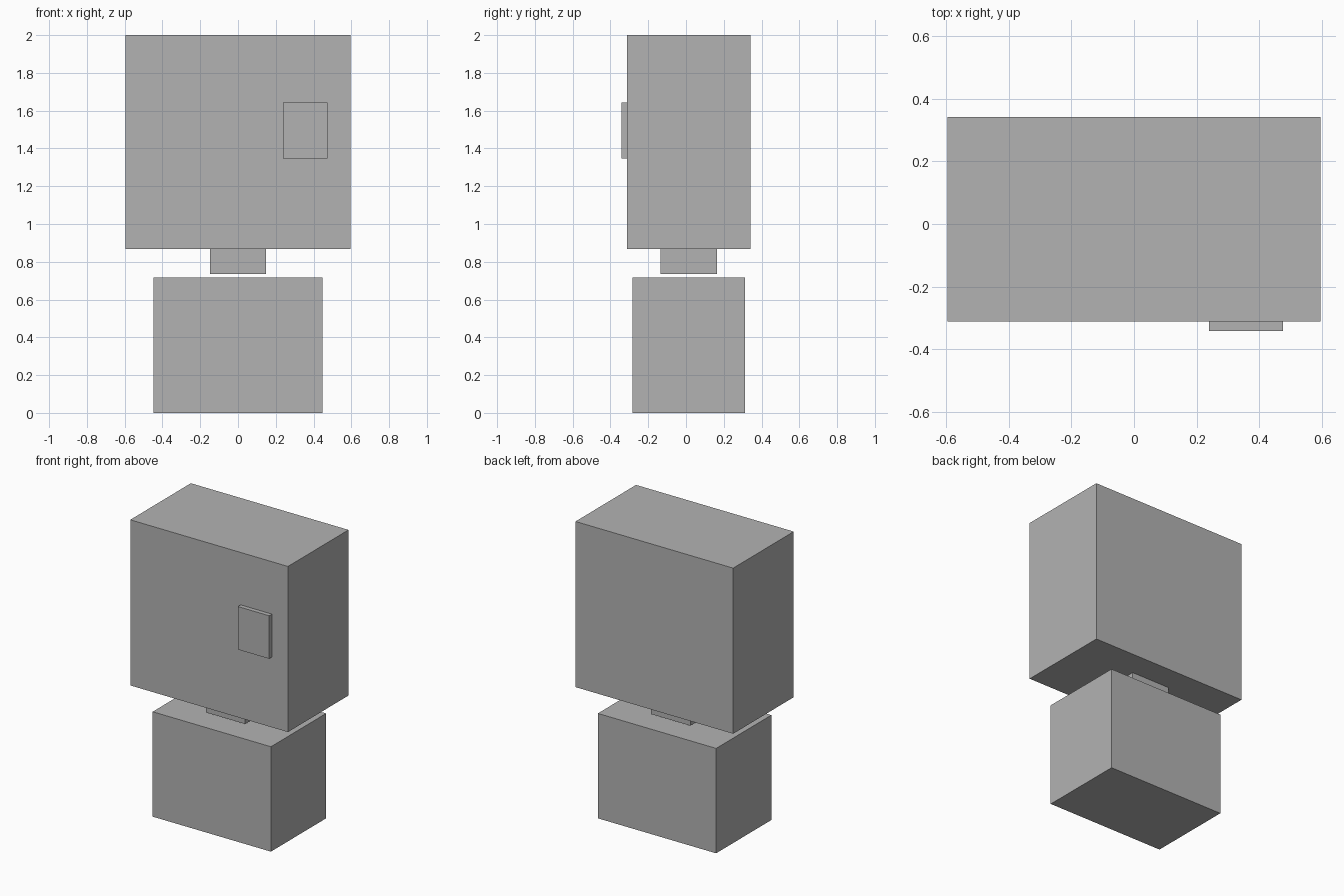
import bpy

if "Cube" in bpy.data.objects:
    bpy.data.objects.remove(bpy.data.objects["Cube"])

grey = bpy.data.materials.new("plain grey")
grey.diffuse_color = (0.45, 0.45, 0.45, 1.0)
grey.use_nodes = True
grey.node_tree.nodes["Principled BSDF"].inputs["Base Color"].default_value = grey.diffuse_color


def box(name, x, y, z):
    """Add a box spanning the given (min, max) ranges."""
    bpy.ops.mesh.primitive_cube_add(size=1)
    ob = bpy.context.object
    ob.name = name
    ob.location = [(a + b) / 2 for a, b in (x, y, z)]
    ob.scale = [b - a for a, b in (x, y, z)]
    bpy.ops.object.transform_apply(location=False, rotation=False, scale=True)
    ob.data.materials.append(grey)
    return ob


# Lower block
box("body", (-0.447, 0.447), (-0.283, 0.313), (0.0, 0.717))
# Short connector, floating slightly above the body
box("neck", (-0.148, 0.148), (-0.134, 0.164), (0.735, 0.868))
# Large upper block
box("head", (-0.596, 0.596), (-0.312, 0.342), (0.868, 2.0))
# Raised plate on the front of the head
box("front_plate", (0.239, 0.475), (-0.342, -0.312), (1.348, 1.642))
